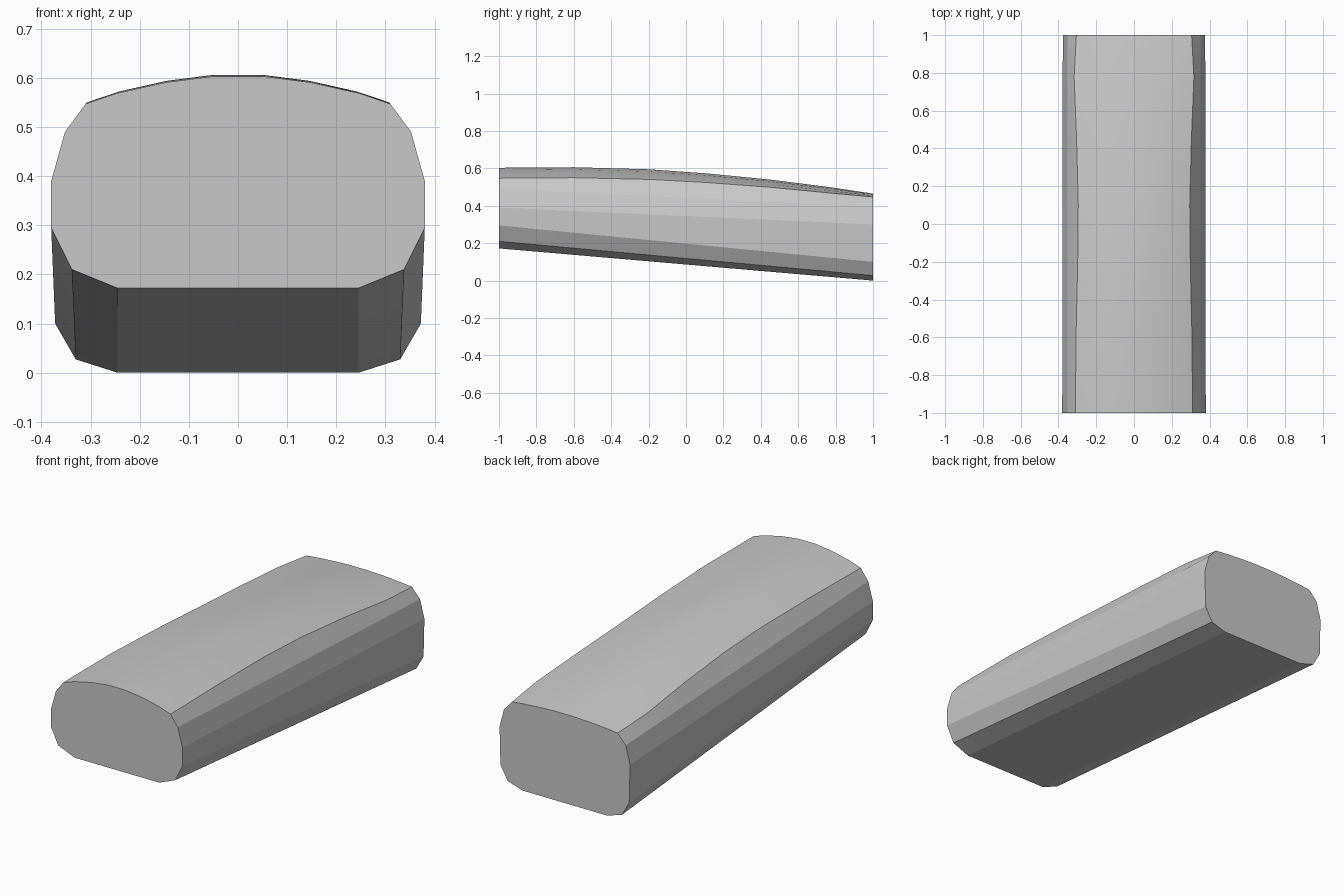
import bpy
import bmesh

cube = bpy.data.objects.get("Cube")
if cube:
    bpy.data.objects.remove(cube, do_unlink=True)

# Single matte grey
grey = bpy.data.materials.new("plain grey")
grey.use_nodes = True
colour = (0.58, 0.58, 0.58, 1)
grey.diffuse_color = colour
grey.node_tree.nodes["Principled BSDF"].inputs["Base Color"].default_value = colour

# Lower half-profile at the front and back ends, from the base upward
FRONT = [(0.245, 0.172), (0.338, 0.21), (0.38, 0.295), (0.38, 0.39), (0.352, 0.49)]
BACK = [(0.245, 0.0), (0.33, 0.027), (0.372, 0.1), (0.377, 0.3), (0.352, 0.395)]

# Stations along the length: y, shoulder x, shoulder z, crown z
STATIONS = [
    (-1.0, 0.31, 0.547, 0.603),
    (-0.6, 0.307, 0.55, 0.606),
    (-0.2, 0.298, 0.541, 0.595),
    (0.1, 0.295, 0.525, 0.574),
    (0.45, 0.304, 0.499, 0.54),
    (0.78, 0.317, 0.467, 0.498),
    (1.0, 0.305, 0.447, 0.465),
]

# Crown points as fractions of shoulder width and crown rise
CROWN = [(0.79, 0.39), (0.474, 0.78), (0.16, 1.0)]


def section(y, shoulder_x, shoulder_z, top_z):
    t = (y + 1) / 2
    half = [(a[0] + (b[0] - a[0]) * t, a[1] + (b[1] - a[1]) * t)
            for a, b in zip(FRONT, BACK)]
    half.append((shoulder_x, shoulder_z))
    half += [(shoulder_x * u, shoulder_z + (top_z - shoulder_z) * v) for u, v in CROWN]
    ring = half + [(-x, z) for x, z in reversed(half)]
    return [(x, y, z) for x, z in ring]


# Lofted bar with flat end caps
bm = bmesh.new()
rings = [[bm.verts.new(p) for p in section(*s)] for s in STATIONS]
for near, far in zip(rings, rings[1:]):
    for i in range(len(near)):
        j = (i + 1) % len(near)
        bm.faces.new((near[i], near[j], far[j], far[i]))
bm.faces.new(rings[0])
bm.faces.new(rings[-1])
bmesh.ops.recalc_face_normals(bm, faces=bm.faces)

mesh = bpy.data.meshes.new("rounded_bar")
bm.to_mesh(mesh)
bm.free()
mesh.materials.append(grey)
bar = bpy.data.objects.new("rounded_bar", mesh)
bpy.context.collection.objects.link(bar)

# Soften the shallow crown facets while the sides stay crisp
bpy.context.view_layer.objects.active = bar
bar.select_set(True)
bpy.ops.object.shade_smooth_by_angle(angle=0.25)
